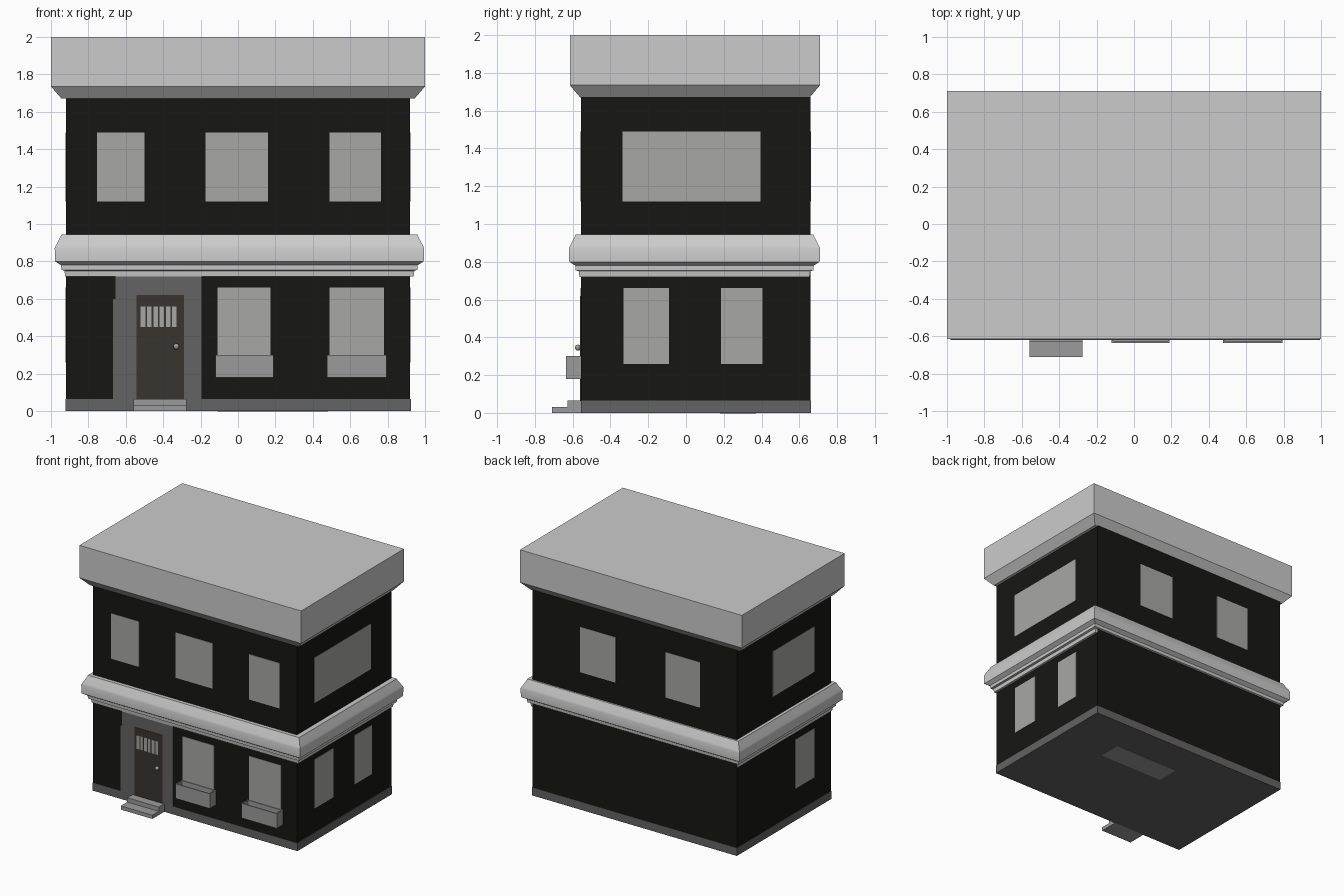
import bpy
import bmesh
from mathutils import Matrix, Vector

cube = bpy.data.objects.get("Cube")
if cube:
    bpy.data.objects.remove(cube, do_unlink=True)

# Wall planes of the building
LEFT, RIGHT, FRONT, BACK = 0.92, -0.92, -0.555, 0.66


def material(name, color):
    mat = bpy.data.materials.new(name)
    mat.use_nodes = True
    mat.diffuse_color = (*color, 1)
    mat.node_tree.nodes["Principled BSDF"].inputs["Base Color"].default_value = (*color, 1)
    return mat


black = material("black_wall", (0.008, 0.008, 0.007))
stone = material("dark_stone", (0.13, 0.125, 0.125))
glass = material("window_grey", (0.39, 0.39, 0.38))
concrete = material("concrete", (0.33, 0.33, 0.33))
wood = material("dark_wood", (0.04, 0.034, 0.028))


def finish(name, bm, mat=None):
    bmesh.ops.recalc_face_normals(bm, faces=bm.faces)
    mesh = bpy.data.meshes.new(name)
    bm.to_mesh(mesh)
    bm.free()
    obj = bpy.data.objects.new(name, mesh)
    bpy.context.collection.objects.link(obj)
    if mat:
        mesh.materials.append(mat)
    return obj


def box(name, x, y, z, mat=None, open_top=False):
    bm = bmesh.new()
    spans = (x, y, z)
    size = [hi - lo for lo, hi in spans]
    mid = Vector([(hi + lo) / 2 for lo, hi in spans])
    bmesh.ops.create_cube(bm, size=1, matrix=Matrix.Translation(mid) @ Matrix.Diagonal((*size, 1)))
    if open_top:
        # Sink an inset top face to leave a rim
        bm.normal_update()
        top = max(bm.faces, key=lambda f: f.calc_center_median().z)
        bmesh.ops.inset_region(bm, faces=[top], thickness=0.012)
        bottom = bmesh.ops.extrude_discrete_faces(bm, faces=[top])["faces"][0]
        bmesh.ops.translate(bm, verts=bottom.verts, vec=(0, 0, -0.08))
    return finish(name, bm, mat)


def moulding(name, x, y, profile, mat=None):
    """Closed band around a rectangle from (height, outward offset) pairs."""
    bm = bmesh.new()
    rings = []
    for z, out in profile:
        x0, x1, y0, y1 = x[0] - out, x[1] + out, y[0] - out, y[1] + out
        corners = ((x0, y0), (x1, y0), (x1, y1), (x0, y1))
        rings.append([bm.verts.new((*c, z)) for c in corners])
    for low, high in zip(rings, rings[1:]):
        for i in range(4):
            j = (i + 1) % 4
            bm.faces.new((low[i], low[j], high[j], high[i]))
    bm.faces.new(rings[0][::-1])
    bm.faces.new(rings[-1])
    return finish(name, bm, mat)


def panel(name, side, along, z, mat, proud=0.003):
    """Thin plate lying on one wall."""
    wall = {"front": FRONT, "back": BACK, "left": LEFT, "right": RIGHT}[side]
    sign = 1 if wall > 0 else -1
    depth = sorted((wall - sign * 0.01, wall + sign * proud))
    if side in ("front", "back"):
        return box(name, along, depth, z, mat)
    return box(name, depth, along, z, mat)


# Walls and plinth
box("lower_walls", (RIGHT, LEFT), (FRONT, BACK), (0.06, 0.76), black)
box("upper_walls", (RIGHT, LEFT), (FRONT, BACK), (0.9, 1.69), black)
box("plinth", (-0.922, 0.926), (-0.557, 0.662), (0, 0.065), stone)
box("underside_patch", (-0.11, 0.48), (0.18, 0.37), (-0.002, 0.01), concrete)

# Belt moulding between the floors
belt = moulding("belt_moulding", (-0.92, 0.935), (-0.56, 0.65), [
    (0.72, 0.004), (0.75, 0.008), (0.755, 0.024), (0.78, 0.026),
    (0.8, 0.058), (0.87, 0.06), (0.885, 0.054), (0.93, 0.03), (0.945, 0.024)])
bpy.ops.object.select_all(action="DESELECT")
belt.select_set(True)
bpy.context.view_layer.objects.active = belt
bpy.ops.object.shade_smooth_by_angle()

# Flat roof with a flared cornice
moulding("roof", (RIGHT, LEFT), (-0.56, 0.655),
         [(1.67, 0), (1.735, 0.055), (1.735, 0.055)][:2] + [(2, 0.055)]).scale.x = 1 / 0.975

# Windows
UPPER, LOWER = (1.12, 1.49), (0.26, 0.66)
windows = {
    ("front", UPPER): [(-0.755, -0.5), (-0.175, 0.16), (0.49, 0.765)],
    ("front", LOWER): [(-0.11, 0.175), (0.49, 0.78)],
    ("left", UPPER): [(-0.335, 0.395)],
    ("left", LOWER): [(-0.33, -0.09), (0.185, 0.405)],
    ("right", UPPER): [(-0.34, 0.2)],
    ("right", LOWER): [(-0.34, -0.09)],
    ("back", UPPER): [(0.17, 0.49), (-0.59, -0.28)],
}
for (side, height), spans in windows.items():
    floor = "upper" if height is UPPER else "lower"
    for n, span in enumerate(spans, 1):
        panel(f"{side}_{floor}_window_{n}", side, span, height, glass)

# Window boxes
for n, span in enumerate([(-0.12, 0.19), (0.475, 0.795)], 1):
    box(f"window_box_{n}", span, (-0.635, FRONT), (0.18, 0.3), concrete, open_top=True)

# Door with its surround, panes and knob
panel("door_surround", "front", (-0.668, -0.195), (0.065, 0.6), stone, 0.002)
panel("door_surround_top", "front", (-0.655, -0.195), (0.6, 0.725), stone, 0.002)
panel("door", "front", (-0.543, -0.29), (0.06, 0.62), wood, 0.005)
for n in range(6):
    x = -0.52 + n * 0.0335
    panel(f"door_pane_{n + 1}", "front", (x, x + 0.025), (0.45, 0.56), glass, 0.007)
bm = bmesh.new()
bmesh.ops.create_uvsphere(bm, u_segments=16, v_segments=10, radius=0.016,
                          matrix=Matrix.Translation((-0.33, -0.572, 0.345)))
for face in bm.faces:
    face.smooth = True
finish("door_knob", bm, concrete)

# Entrance steps
for name, y, z in (("lower_step", -0.71, (0, 0.03)), ("upper_step", -0.627, (0.03, 0.065))):
    box(name, (-0.56, -0.275), (y, FRONT), z, concrete)
